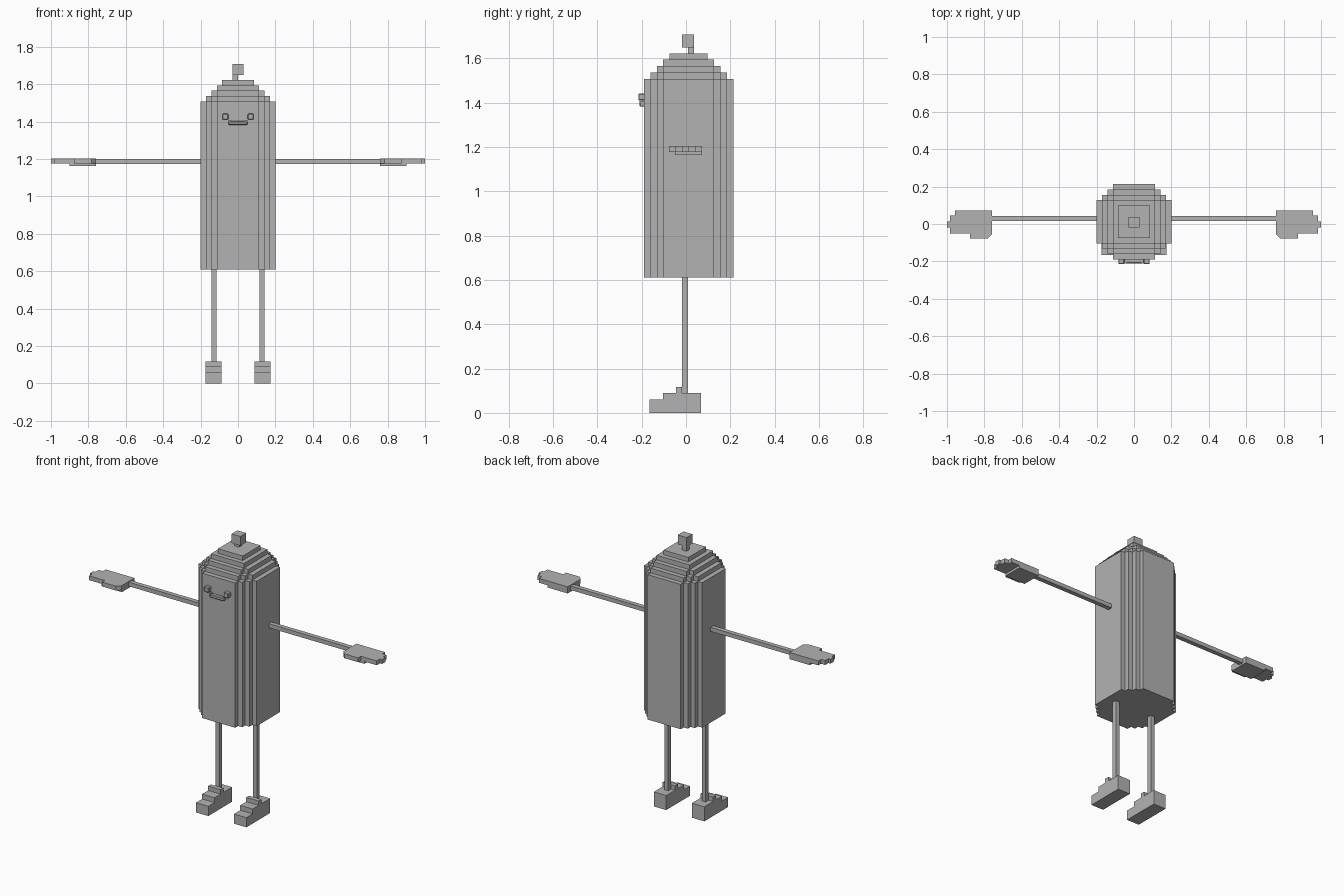
import bpy, bmesh

if "Cube" in bpy.data.objects:
    bpy.data.objects.remove(bpy.data.objects["Cube"])

grey = bpy.data.materials.new("plain_grey")
grey.diffuse_color = (0.45, 0.45, 0.45, 1)
grey.use_nodes = True
grey.node_tree.nodes["Principled BSDF"].inputs["Base Color"].default_value = grey.diffuse_color


def prism(name, levels, mirror=False, bevel=0.0):
    """Stack of flat outlines: levels = [(points, z0, z1), ...], optionally mirrored in x."""
    bm = bmesh.new()
    for pts, z0, z1 in levels:
        low = [bm.verts.new((x, y, z0)) for x, y in pts]
        high = [bm.verts.new((x, y, z1)) for x, y in pts]
        bm.faces.new(low)
        bm.faces.new(high)
        n = len(pts)
        for i in range(n):
            j = (i + 1) % n
            bm.faces.new((low[i], low[j], high[j], high[i]))
    bmesh.ops.recalc_face_normals(bm, faces=bm.faces)
    mesh = bpy.data.meshes.new(name)
    bm.to_mesh(mesh)
    bm.free()
    mesh.materials.append(grey)
    ob = bpy.data.objects.new(name, mesh)
    bpy.context.collection.objects.link(ob)
    if bevel:
        mod = ob.modifiers.new("bevel", 'BEVEL')
        mod.width, mod.segments = bevel, 1
    if mirror:
        mod = ob.modifiers.new("mirror", 'MIRROR')
        mod.use_mirror_merge = False
    return ob


def rect(x0, x1, y0, y1):
    return [(x0, y0), (x1, y0), (x1, y1), (x0, y1)]


def stepped(steps, top):
    """Outline with staircase corners; half width grows as the depth shrinks."""
    half = [top - 0.029 * i for i in range(steps)]
    front = [-0.103 - 0.029 * i for i in range(steps)]
    back = [0.127 + 0.029 * i for i in range(steps)]
    quarter_f, quarter_b = [], []
    for i in range(steps):
        quarter_f.append((half[i], front[i]))
        quarter_b.append((half[i], back[i]))
        if i + 1 < steps:
            quarter_f.append((half[i + 1], front[i]))
            quarter_b.append((half[i + 1], back[i]))
    right = quarter_f[::-1] + quarter_b
    return right + [(-x, y) for x, y in right[::-1]]


# Body column
prism("body", [(stepped(4, 0.2), 0.61, 1.507)])

# Stepped dome, each layer one step smaller
z = 1.507
for i in range(3):
    prism("dome_layer", [(stepped(3 - i, 0.171 - 0.029 * i), z, z + 0.029)])
    z += 0.029
prism("dome_cap", [(rect(-0.085, 0.085, -0.075, 0.098), z, 1.622)])

# Antenna
prism("antenna_stem", [(rect(-0.03, 0, 0.009, 0.037), 1.622, 1.65)])
prism("antenna_block", [(rect(-0.03, 0.03, -0.019, 0.037), 1.65, 1.707)])

# Face
prism("eyes", [(rect(0.052, 0.084, -0.215, -0.185), 1.41, 1.442)], True, 0.004)
prism("mouth", [(rect(-0.05, 0.05, -0.21, -0.185), 1.382, 1.402)], False, 0.004)
prism("mouth_corners", [(rect(0.04, 0.05, -0.21, -0.185), 1.398, 1.408)], True)

# Arms
prism("arms", [(rect(0.19, 0.765, 0.016, 0.044), 1.174, 1.199)], True)

# Hands: flat stepped outline with thumb, and a palm pad below
hand = [(0.76, 0.072), (0.957, 0.072), (0.957, 0.045), (0.985, 0.045),
        (0.985, 0.014), (1.0, 0.014), (1.0, -0.018), (0.985, -0.018),
        (0.985, -0.05), (0.877, -0.05), (0.877, -0.077), (0.782, -0.077),
        (0.76, -0.055)]
prism("hands", [(hand, 1.177, 1.204)], True)
prism("palms", [(rect(0.76, 0.9, -0.05, 0.072), 1.163, 1.177)], True)

# Legs
prism("legs", [(rect(0.115, 0.142, -0.018, 0.01), 0.08, 0.615)], True)

# Feet: toe, instep and cuff steps
prism("feet", [(rect(0.088, 0.173, -0.165, 0.068), 0, 0.06),
               (rect(0.088, 0.173, -0.104, 0.068), 0.06, 0.09),
               (rect(0.088, 0.173, -0.045, -0.018), 0.09, 0.117)], True)
